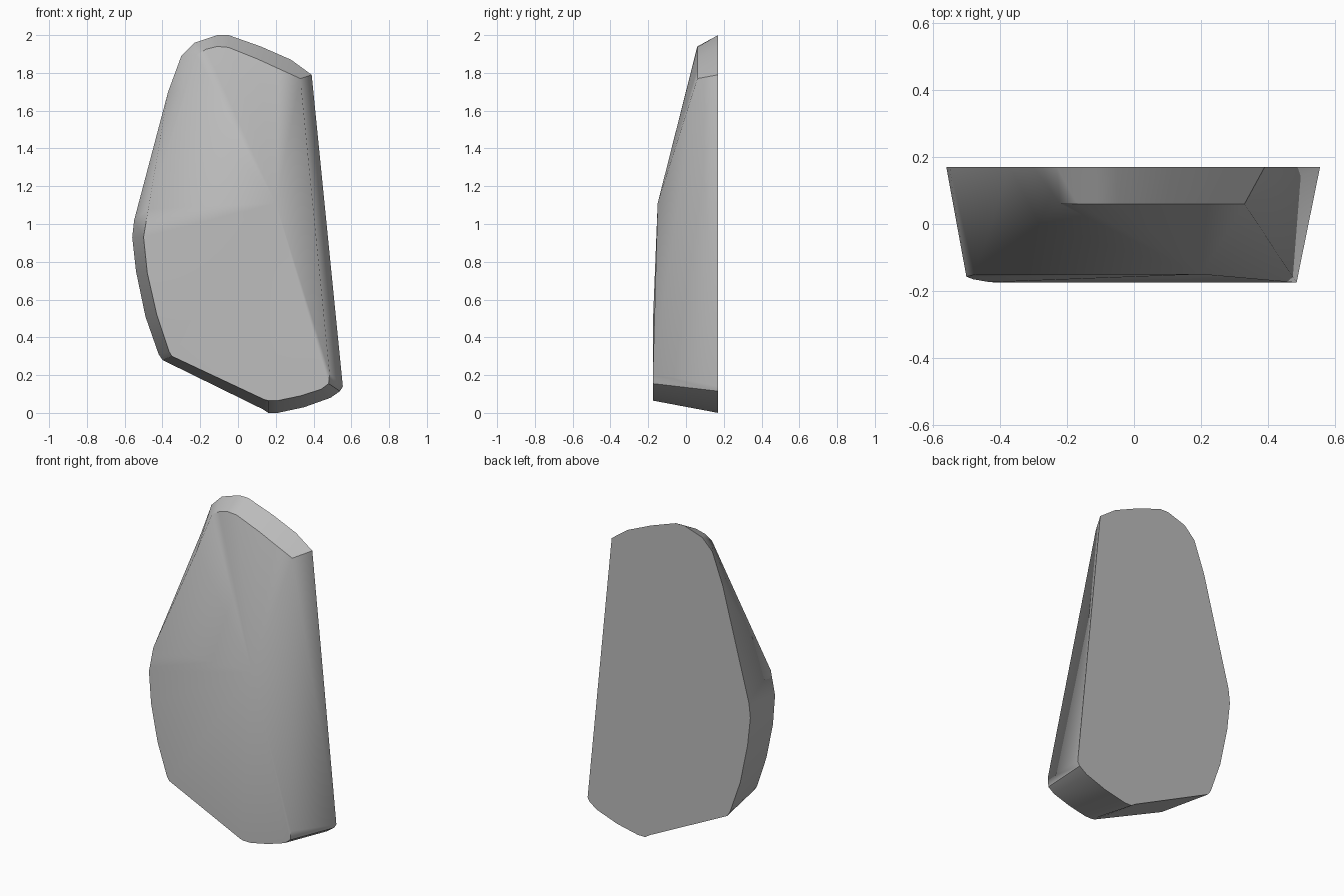
import bpy
import bmesh

default_cube = bpy.data.objects.get("Cube")
if default_cube:
    bpy.data.objects.remove(default_cube, do_unlink=True)

BACK_Y = 0.17
TOP_RIM_Y = 0.06
RIDGE = (0.20, -0.15, 1.11)

# Paired outlines, running from the top right corner over the top:
# back outline x, z, then front rim x, z
top_rim = [
    (0.39, 1.79, 0.33, 1.77), (0.28, 1.87, 0.22, 1.82),
    (0.12, 1.94, 0.10, 1.875), (-0.05, 2.0, -0.05, 1.935),
    (-0.11, 2.0, -0.11, 1.94), (-0.23, 1.96, -0.17, 1.925),
    (-0.30, 1.89, -0.22, 1.895),
]
curved_side = [
    (-0.37, 1.70, -0.28, 1.68), (-0.55, 1.02, -0.475, 1.08),
    (-0.56, 0.93, -0.50, 0.93), (-0.54, 0.75, -0.48, 0.74),
    (-0.49, 0.51, -0.43, 0.52), (-0.42, 0.31, -0.365, 0.325),
]
bottom_rim = [
    (-0.40, 0.28, -0.35, 0.30), (0.13, 0.02, 0.14, 0.07),
    (0.16, 0, 0.16, 0.065), (0.21, 0, 0.21, 0.065),
    (0.35, 0.03, 0.33, 0.09), (0.49, 0.08, 0.44, 0.125),
    (0.54, 0.115, 0.48, 0.155), (0.555, 0.14, 0.485, 0.21),
]
outline = top_rim + curved_side + bottom_rim


def front_depth(z):
    """Depth of the front rim: steep above the ridge, nearly flat below."""
    if z > RIDGE[2]:
        return RIDGE[1] + (z - RIDGE[2]) * 0.26
    return max(-0.175, RIDGE[1] - (RIDGE[2] - z) * 0.04)


def make_material(name, value):
    mat = bpy.data.materials.new(name)
    mat.use_nodes = True
    colour = (value, value, value, 1)
    mat.diffuse_color = colour
    mat.node_tree.nodes["Principled BSDF"].inputs["Base Color"].default_value = colour
    return mat


bm = bmesh.new()
back, front = [], []
for i, (bx, bz, fx, fz) in enumerate(outline):
    y = TOP_RIM_Y if i < len(top_rim) else front_depth(fz)
    back.append(bm.verts.new((bx, BACK_Y, bz)))
    front.append(bm.verts.new((fx, y, fz)))
ridge = bm.verts.new(RIDGE)

# Flat back, sloped walls, and a front fanned around the ridge point
bm.faces.new(back)
count = len(outline)
for i in range(count):
    j = (i + 1) % count
    bm.faces.new((back[i], back[j], front[j], front[i]))
    bm.faces.new((front[i], front[j], ridge))
bmesh.ops.recalc_face_normals(bm, faces=bm.faces)
for face in bm.faces:
    face.smooth = True

# Sharp creases: back outline, top rim, lower rim and the wall corners
top_end = len(top_rim) - 1
side_start = len(top_rim) + 1
corner = count - 2
for i in range(count):
    j = (i + 1) % count
    bm.edges.get((back[i], back[j])).smooth = False
    if i < top_end or side_start <= i <= corner:
        bm.edges.get((front[i], front[j])).smooth = False
for i in (0, len(top_rim) + len(curved_side), corner):
    bm.edges.get((back[i], front[i])).smooth = False

mesh = bpy.data.meshes.new("faceted_panel")
bm.to_mesh(mesh)
bm.free()
mesh.materials.append(make_material("plain grey", 0.5))
panel = bpy.data.objects.new("faceted_panel", mesh)
bpy.context.collection.objects.link(panel)
